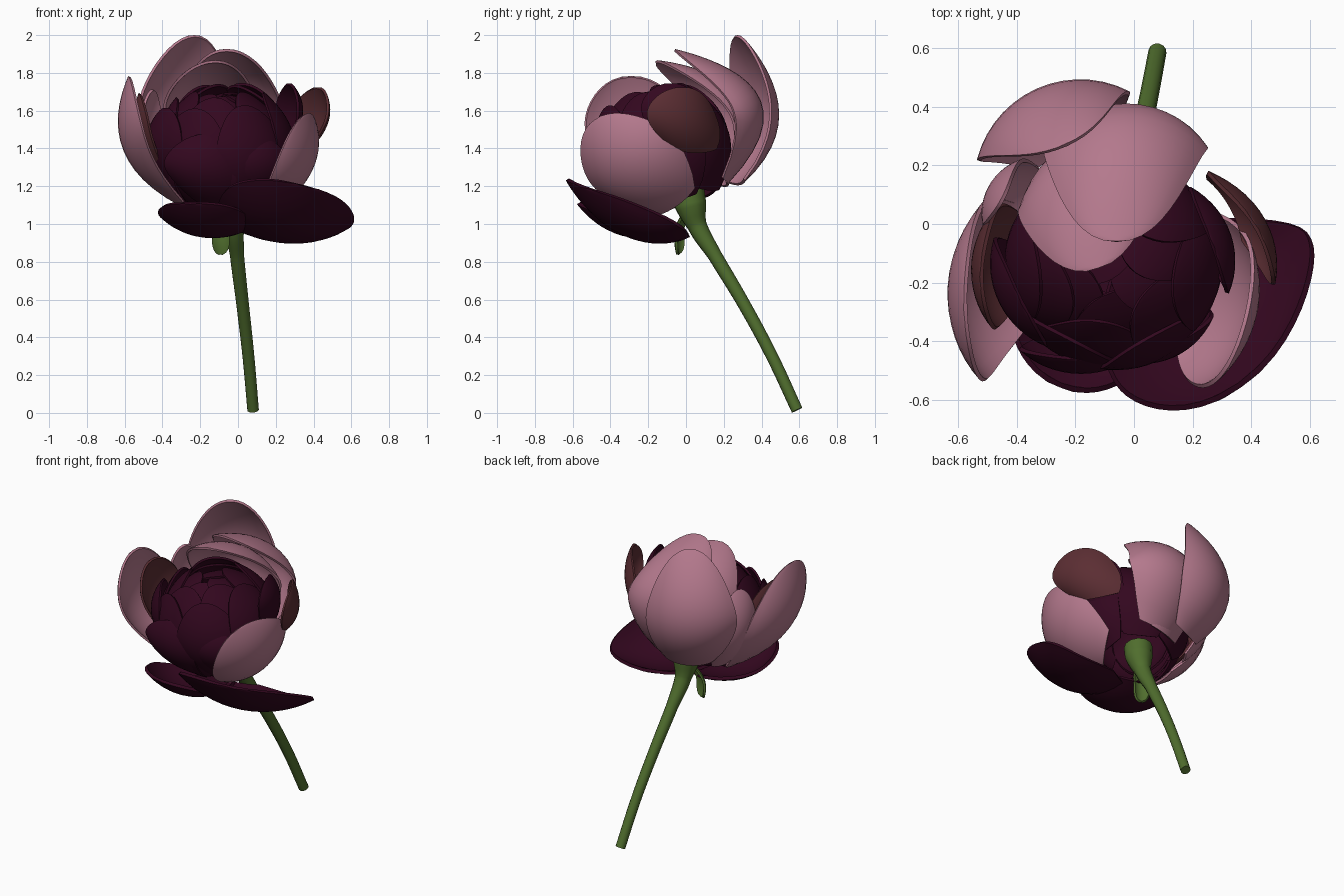
import bpy, bmesh, math
from math import sin, cos, pi
from mathutils import Vector, Quaternion

if "Cube" in bpy.data.objects:
    bpy.data.objects.remove(bpy.data.objects["Cube"])


def material(name, rgb):
    m = bpy.data.materials.new(name)
    m.use_nodes = True
    m.diffuse_color = (*rgb, 1)
    bsdf = m.node_tree.nodes["Principled BSDF"]
    bsdf.inputs["Base Color"].default_value = (*rgb, 1)
    bsdf.inputs["Roughness"].default_value = 0.7
    return m


PINK = material("dusty pink", (0.455, 0.19, 0.265))
DARK = material("dark burgundy", (0.033, 0.0022, 0.0135))
BROWN = material("red brown", (0.105, 0.027, 0.033))
GREEN = material("stem green", (0.08, 0.155, 0.027))

BLOOM = Vector((-0.07, -0.13, 1.4))
parts = []


def petal(name, mat, base, mid, tip, side, cup=0.8, widest=0.55, foot=0.4,
          blunt=2.5, thick=0.014, rows=18, cols=14):
    """Cupped petal: a curved spine from base to tip, bent across the side vector."""
    base, mid, tip, side = map(Vector, (base, mid, tip, side))
    ctrl = 2 * mid - (base + tip) / 2
    chord_normal = side.cross(tip - base)
    sign = 1 if chord_normal.dot(mid - (base + tip) / 2) > 0 else -1
    bm = bmesh.new()
    grid = []
    for i in range(rows + 1):
        t = sin(pi / 2 * i / rows)
        spine = base * (1 - t) ** 2 + ctrl * 2 * t * (1 - t) + tip * t * t
        tangent = (ctrl - base) * (1 - t) + (tip - ctrl) * t
        normal = side.cross(tangent).normalized() * sign
        if t < widest:
            width = math.sqrt(1 - (1 - foot * foot) * (1 - t / widest) ** 2)
        else:
            width = max(0, 1 - ((t - widest) / (1 - widest)) ** blunt) ** (1 / blunt)
        row = []
        for j in range(cols + 1):
            a = (2 * j / cols - 1) * cup
            across = side * (sin(a) / sin(cup))
            depth = normal * side.length * (1 - cos(a)) / sin(cup)
            row.append(bm.verts.new(spine + across * width - depth * width ** 2))
        grid.append(row)
    for lo, hi in zip(grid, grid[1:]):
        for j in range(cols):
            bm.faces.new((lo[j], lo[j + 1], hi[j + 1], hi[j]))
    bmesh.ops.remove_doubles(bm, verts=bm.verts, dist=0.0005)
    mesh = bpy.data.meshes.new(name)
    bm.to_mesh(mesh)
    bm.free()
    mesh.materials.append(mat)
    obj = bpy.data.objects.new(name, mesh)
    bpy.context.collection.objects.link(obj)
    shell = obj.modifiers.new("thickness", "SOLIDIFY")
    shell.thickness = thick
    shell.offset = 0
    parts.append(obj)


# Bud: three nested rings of dark petals about a tilted axis
tilt = Vector((0, 0, 1)).rotation_difference(Vector((-0.08, -0.3, 0.95)))


def ring(name, count, radius, low, high, width, phase):
    def on_ball(theta, azimuth):
        p = Vector((sin(theta) * cos(azimuth), sin(theta) * sin(azimuth), cos(theta)))
        return BLOOM + tilt @ (p * radius)
    low, high = math.radians(low), math.radians(high)
    for k in range(count):
        az = math.radians(phase) + 2 * pi * k / count
        side = tilt @ Vector((-sin(az), cos(az), 0)) * width
        # Lean the petals so that their edges overlap
        side = Quaternion(BLOOM - on_ball(pi / 2, az), 0.12) @ side
        petal(f"{name}_{k + 1}", DARK, on_ball(low, az), on_ball((low + high) / 2, az),
              on_ball(high, az), side, cup=0.75, widest=0.5, foot=0.45, blunt=2.1)


ring("outer_bud_petal", 6, 0.365, 145, 38, 0.22, -60)
ring("middle_bud_petal", 5, 0.335, 140, 20, 0.21, -100)
ring("inner_bud_petal", 4, 0.29, 130, 4, 0.22, -70)

# Loose dark petals around the bud
petal("front_bud_petal", DARK, (-0.08, -0.3, 1.08), (-0.17, -0.49, 1.26),
      (-0.17, -0.46, 1.47), (0.21, 0, 0), cup=0.75)
petal("front_left_bud_petal", DARK, (0.07, -0.25, 1.1), (0.13, -0.43, 1.27),
      (0.11, -0.42, 1.45), (0.16, 0.07, 0), cup=0.75)
petal("right_bud_petal", DARK, (-0.25, -0.2, 1.12), (-0.445, -0.26, 1.36),
      (-0.38, -0.27, 1.61), (0.09, -0.18, 0), cup=0.75)
petal("left_bud_petal", DARK, (0.2, 0, 1.3), (0.32, -0.03, 1.55),
      (0.27, -0.08, 1.74), (-0.06, 0.17, 0), cup=0.75)

# Lower dark petals spreading out under the bud
petal("lower_left_petal", DARK, (0.04, -0.08, 0.965), (0.26, -0.32, 0.945),
      (0.36, -0.55, 1.2), (0.335, 0.235, -0.085), cup=0.65, foot=0.35, thick=0.02)
petal("lower_right_petal", DARK, (-0.04, -0.05, 0.98), (-0.17, -0.32, 0.945),
      (-0.25, -0.55, 1.11), (0.23, -0.09, 0), cup=0.7, foot=0.35, thick=0.02)

# Tall pink petals at the back
petal("tall_back_petal", PINK, (-0.21, 0.27, 1.21), (-0.33, 0.455, 1.58),
      (-0.23, 0.27, 1.995), (0.255, 0.115, 0), cup=0.9, widest=0.45, foot=0.5, blunt=2.1)
petal("middle_back_petal", PINK, (-0.02, 0.22, 1.22), (-0.03, 0.39, 1.65),
      (-0.06, -0.06, 1.92), (0.275, 0, 0), cup=1, widest=0.45, foot=0.5, blunt=2.3)
petal("inner_back_petal", PINK, (-0.1, 0.2, 1.2), (-0.17, 0.27, 1.65),
      (-0.12, -0.15, 1.86), (0.26, 0.09, 0), cup=1, widest=0.45, foot=0.5, blunt=2.3)

# Pink petals on both sides
petal("right_outer_petal", PINK, (-0.3, -0.12, 1.1), (-0.6, -0.22, 1.39),
      (-0.575, -0.29, 1.78), (-0.01, 0.295, 0), cup=0.75, blunt=2.3)
petal("right_small_petal", PINK, (-0.32, 0.1, 1.17), (-0.48, 0.13, 1.42),
      (-0.45, 0.08, 1.71), (0.06, 0.11, 0), cup=0.75, blunt=2)
petal("left_outer_petal", PINK, (0.19, -0.05, 1.1), (0.375, -0.3, 1.28),
      (0.32, -0.48, 1.55), (0.12, 0.2, 0.14), cup=0.8, widest=0.5, foot=0.5, blunt=2.2)

# Red brown petals
petal("right_brown_petal", BROWN, (-0.35, -0.1, 1.2), (-0.53, -0.14, 1.43),
      (-0.52, -0.18, 1.69), (0, 0.205, 0), cup=0.75)
petal("left_brown_petal", BROWN, (0.33, 0.06, 1.38), (0.435, 0.02, 1.54),
      (0.42, -0.02, 1.72), (-0.1, 0.18, 0), cup=0.75, widest=0.5, foot=0.6)

# Drooping sepal
petal("sepal", GREEN, (-0.03, 0, 1.06), (-0.09, -0.045, 0.97), (-0.09, -0.04, 0.84),
      (0.042, -0.02, 0), cup=0.8, widest=0.75, foot=0.3)

# Stem flaring into the receptacle
path = [((0.08, 0.588, 0.015), 0.031), ((0.055, 0.455, 0.3), 0.032),
        ((0.025, 0.31, 0.57), 0.034), ((-0.005, 0.155, 0.83), 0.038),
        ((-0.02, 0.06, 0.99), 0.052), ((-0.02, 0.025, 1.1), 0.085),
        ((-0.025, 0.01, 1.18), 0.088)]
curve = bpy.data.curves.new("stem", "CURVE")
curve.dimensions = "3D"
curve.bevel_depth = 1
curve.bevel_resolution = 4
curve.use_fill_caps = True
spline = curve.splines.new("BEZIER")
spline.bezier_points.add(len(path) - 1)
for point, (co, radius) in zip(spline.bezier_points, path):
    point.co = co
    point.radius = radius
    point.handle_left_type = point.handle_right_type = "AUTO"
curve.materials.append(GREEN)
stem = bpy.data.objects.new("stem", curve)
bpy.context.collection.objects.link(stem)
parts.append(stem)

# Turn everything into meshes and smooth, keeping petal rims crisp
bpy.ops.object.select_all(action="DESELECT")
for obj in parts:
    obj.select_set(True)
bpy.context.view_layer.objects.active = stem
bpy.ops.object.convert(target="MESH")
bpy.ops.object.shade_smooth_by_angle(angle=math.radians(40))
